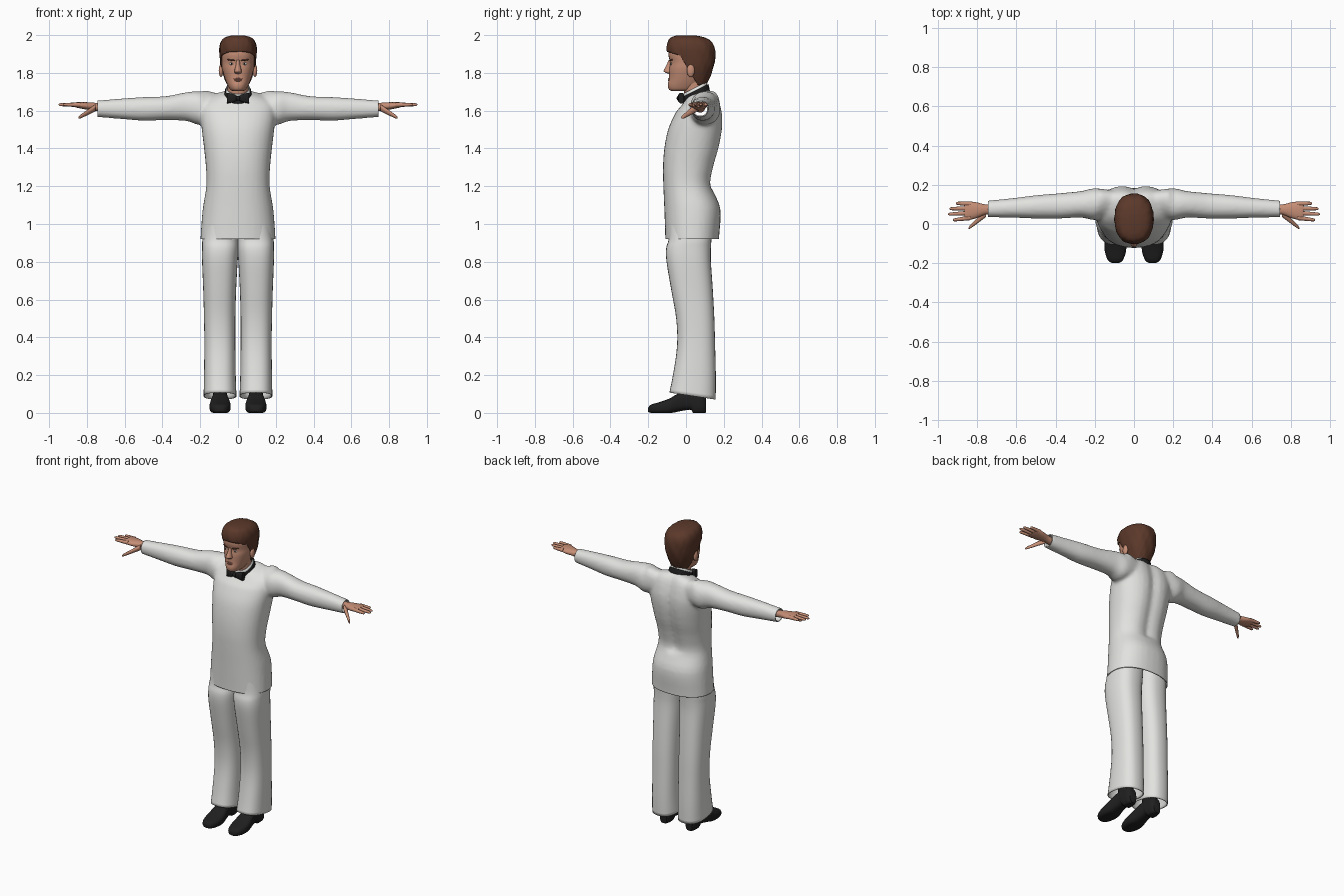
import bpy, bmesh, math
from mathutils import Vector

cube = bpy.data.objects.get("Cube")
if cube:
    bpy.data.objects.remove(cube, do_unlink=True)


def material(name, r, g, b):
    m = bpy.data.materials.new(name)
    m.use_nodes = True
    m.diffuse_color = (r, g, b, 1)
    m.node_tree.nodes["Principled BSDF"].inputs["Base Color"].default_value = (r, g, b, 1)
    return m


white = material("suit white", .76, .76, .74)
skin = material("skin", .56, .27, .18)
brown = material("hair brown", .105, .04, .023)
black = material("black", .014, .014, .014)
lip = material("lip", .42, .16, .12)
eye_white = material("eye white", .62, .56, .52)


def spline(rings, steps):
    """Smoothly interpolate ring values between the given rings."""
    out = []
    for i in range(len(rings) - 1):
        a, b = rings[max(i - 1, 0)], rings[i]
        c, d = rings[i + 1], rings[min(i + 2, len(rings) - 1)]
        for s in range(steps):
            t = s / steps
            out.append([q + t * (r - p) / 2 + t * t * (p - 2.5 * q + 2 * r - s_ / 2)
                        + t ** 3 * (1.5 * (q - r) + (s_ - p) / 2)
                        for p, q, r, s_ in zip(a, b, c, d)])
    return out + [list(rings[-1])]


def loft(bm, rings, axis="z", side=1, power=2.2, segs=32, steps=4, caps=(True, True)):
    """Rings hold a position on the axis, then the low and high of the two other axes."""
    loops = []
    for t, a0, a1, b0, b1 in spline(rings, steps):
        loop = []
        for k in range(segs):
            ang = math.tau * k / segs
            c, s = math.cos(ang), math.sin(ang)
            a = (a0 + a1) / 2 + (a1 - a0) / 2 * math.copysign(abs(c) ** (2 / power), c)
            b = (b0 + b1) / 2 + (b1 - b0) / 2 * math.copysign(abs(s) ** (2 / power), s)
            x, y, z = {"x": (t, a, b), "y": (a, t, b), "z": (a, b, t)}[axis]
            loop.append(bm.verts.new((x * side, y, z)))
        loops.append(loop)
    for lo, hi in zip(loops, loops[1:]):
        for k in range(segs):
            n = (k + 1) % segs
            bm.faces.new((lo[k], lo[n], hi[n], hi[k]))
    for use, loop in zip(caps, (loops[0], loops[-1])):
        if use:
            bm.faces.new(loop)


def finish(name, bm, mat, angle=50, thickness=0):
    bmesh.ops.recalc_face_normals(bm, faces=bm.faces[:])
    me = bpy.data.meshes.new(name)
    bm.to_mesh(me)
    bm.free()
    ob = bpy.data.objects.new(name, me)
    bpy.context.collection.objects.link(ob)
    me.materials.append(mat)
    bpy.ops.object.select_all(action="DESELECT")
    ob.select_set(True)
    bpy.context.view_layer.objects.active = ob
    bpy.ops.object.shade_smooth_by_angle(angle=math.radians(angle))
    if thickness:
        mod = ob.modifiers.new("cloth thickness", "SOLIDIFY")
        mod.thickness, mod.offset = thickness, -1
    return ob


def part(name, mat, rings, tweak=None, angle=50, thickness=0, **kw):
    bm = bmesh.new()
    loft(bm, rings, **kw)
    for v in bm.verts:
        if tweak:
            tweak(v.co)
    return finish(name, bm, mat, angle, thickness)


def ellipsoid(name, mat, center, radii):
    bm = bmesh.new()
    bmesh.ops.create_uvsphere(bm, u_segments=16, v_segments=10, radius=1)
    for v in bm.verts:
        v.co = Vector(p * r + c for p, r, c in zip(v.co, radii, center))
    return finish(name, bm, mat)


def sym(rows):
    """Rows of height, half width, front, back."""
    return [(z, -w, w, f, b) for z, w, f, b in rows]


# Jacket: torso and sleeves fused, then trimmed open at hem and cuffs
bm = bmesh.new()
loft(bm, sym([(.88, .2, -.11, .172), (.94, .198, -.11, .176), (1.08, .187, -.115, .182),
              (1.2, .168, -.12, .138), (1.3, .17, -.122, .152), (1.4, .18, -.115, .18),
              (1.5, .192, -.095, .198), (1.58, .2, -.06, .198), (1.64, .19, -.025, .18),
              (1.675, .14, -.005, .155), (1.695, .075, .0, .125)]), power=2.3)
for side in (1, -1):
    loft(bm, [(.1, .04, .17, 1.56, 1.675), (.2, .02, .182, 1.525, 1.70),
              (.27, .033, .168, 1.545, 1.698), (.38, .028, .157, 1.55, 1.677),
              (.5, .028, .147, 1.547, 1.672), (.62, .032, .132, 1.556, 1.664),
              (.79, .035, .115, 1.57, 1.65)], axis="x", side=side)
for v in bm.verts:
    p = v.co
    if abs(p.x) < .2:
        if p.z > 1.6:
            p.z += (p.y - .07) * .3 * min(1, (p.z - 1.6) / .08)
        if p.y > .1 and p.z > 1.2:
            p.y -= .02 * math.exp(-(p.x / .04) ** 2)
blank = finish("jacket_blank", bm, white)
mod = blank.modifiers.new("fuse", "REMESH")
mod.mode, mod.voxel_size = "VOXEL", .01
mod = blank.modifiers.new("soften", "SMOOTH")
mod.factor, mod.iterations = .5, 8
bm = bmesh.new()
bm.from_object(blank, bpy.context.evaluated_depsgraph_get())
bpy.data.objects.remove(blank, do_unlink=True)
for co, no in (((0, 0, .92), (0, 0, -1)), ((.745, 0, 0), (1, 0, 0)), ((-.745, 0, 0), (-1, 0, 0))):
    bmesh.ops.bisect_plane(bm, geom=bm.verts[:] + bm.edges[:] + bm.faces[:],
                           plane_co=co, plane_no=no, clear_outer=True)
finish("jacket", bm, white, thickness=.006)


# Trousers, socks, shoes, hands
def hem_slope(p):
    p.z -= (p.y - .03) * .15 * max(0, 1 - (p.z - .09) / .2)


def flat_sole(p):
    p.z = max(p.z, 0)


def finger(name, start, end, r0, r1, side):
    rows = []
    for t, k in ((0, 1), (.45, 1), (.85, .95), (.96, .7), (1, .25)):
        x, y, z = Vector(start).lerp(Vector(end), t)
        r = (r0 + (r1 - r0) * t) * k
        rows.append((x, y - r, y + r, z - r, z + r))
    part(name, skin, rows, axis="x", side=side, segs=12, steps=2, power=2)


for side, tag in ((1, "left"), (-1, "right")):
    part(tag + "_trouser_leg", white,
         [(.09, .008, .182, -.088, .157), (.2, .012, .18, -.068, .158), (.36, .014, .178, -.047, .154),
          (.5, .014, .18, -.052, .15), (.65, .01, .184, -.078, .142), (.8, .002, .19, -.103, .132),
          (.87, -.003, .19, -.105, .132), (.92, -.004, .188, -.092, .135), (1, -.004, .175, -.09, .14)],
         tweak=hem_slope, side=side, power=2.5, caps=(False, True), thickness=.005)
    part(tag + "_sock", black, [(.06, .06, .13, -.02, .09), (.22, .055, .135, -.02, .09)], side=side)
    part(tag + "_shoe", black,
         [(-.2, .078, .11, .006, .028), (-.185, .057, .133, 0, .044), (-.14, .041, .149, -.004, .057),
          (-.09, .039, .15, -.004, .075), (-.045, .047, .143, .006, .1), (.01, .055, .135, .016, .12),
          (.03, .055, .135, .014, .122), (.04, .056, .134, -.004, .122), (.085, .058, .132, -.004, .115),
          (.105, .07, .12, .002, .09)],
         tweak=flat_sole, axis="y", side=side, power=2.8, steps=3)
    part(tag + "_palm", skin,
         [(.71, .05, .1, 1.59, 1.635), (.76, .047, .1, 1.6, 1.642), (.81, .028, .112, 1.607, 1.645),
          (.85, .02, .114, 1.615, 1.645), (.865, .026, .11, 1.62, 1.642)],
         axis="x", side=side, segs=20)
    for label, y0, tip, y1 in (("index", .032, .925, .02), ("middle", .056, .95, .05),
                               ("ring", .08, .943, .078), ("little", .102, .91, .106)):
        finger(f"{tag}_{label}_finger", (.835, y0, 1.631), (tip, y1, 1.632), .0125, .008, side)
    finger(tag + "_thumb", (.755, .055, 1.615), (.845, -.022, 1.562), .019, .009, side)
    ellipsoid(tag + "_ear", skin, (.09 * side, .025, 1.812), (.012, .021, .034))


# Neck, collar, bow tie
def collar_tilt(p):
    p.z += (p.y - .05) * .5


part("neck", skin, sym([(1.62, .062, .0, .12), (1.7, .056, -.01, .105), (1.78, .056, -.02, .1)]))
part("shirt_collar", white, sym([(1.65, .07, -.01, .122), (1.722, .063, -.018, .11)]),
     tweak=collar_tilt, caps=(False, False), thickness=.005)
part("tie_band", black, sym([(1.67, .075, -.017, .126), (1.706, .07, -.02, .119)]),
     tweak=collar_tilt, caps=(False, False), thickness=.006)
for side, tag in ((1, "left"), (-1, "right")):
    part(tag + "_bow_wing", black,
         [(.0, -.04, -.02, 1.658, 1.674), (.025, -.044, -.016, 1.645, 1.688), (.058, -.04, -.01, 1.638, 1.694)],
         axis="x", side=side, power=3, segs=16)
ellipsoid("bow_knot", black, (0, -.038, 1.666), (.011, .012, .013))

# Head with nose
head = part("head", skin,
            sym([(1.703, .026, -.075, .02), (1.712, .042, -.09, .05), (1.735, .055, -.096, .08),
                 (1.77, .069, -.09, .1), (1.82, .084, -.089, .13), (1.855, .088, -.085, .14),
                 (1.9, .09, -.093, .14), (1.94, .084, -.08, .13), (1.97, .06, -.05, .1)]), power=2.3)
part("nose", skin, sym([(1.868, .009, -.092, -.06), (1.84, .012, -.104, -.06), (1.812, .019, -.118, -.06),
                        (1.802, .019, -.11, -.06), (1.795, .014, -.09, -.06)]), segs=16)


# Hair: a full cap, cut back from the face along two slanted hairlines
def waves(p):
    ang = math.atan2(p.y - .02, p.x)
    k = 1 + .012 * math.sin(11 * ang + 45 * p.z) + .008 * math.sin(23 * ang - 60 * p.z)
    p.x, p.y = p.x * k, .02 + (p.y - .02) * k


bm = bmesh.new()
loft(bm, sym([(1.735, .058, -.02, .106), (1.78, .076, -.05, .128), (1.83, .091, -.075, .145),
              (1.88, .097, -.094, .154), (1.93, .099, -.102, .152), (1.965, .09, -.095, .136),
              (1.987, .07, -.08, .1), (1.998, .035, -.05, .05)]), segs=56, power=2.3, caps=(False, True))
for v in bm.verts:
    waves(v.co)
hairlines = ((Vector((0, -.1, 1.912)), Vector((0, .3, 1))), (Vector((0, .0, 1.84)), Vector((0, 1, .6))))
for co, no in hairlines:
    bmesh.ops.bisect_plane(bm, geom=bm.verts[:] + bm.edges[:] + bm.faces[:], plane_co=co, plane_no=no)
bare = [f for f in bm.faces if all((f.calc_center_median() - co).dot(no) < 0 for co, no in hairlines)]
bmesh.ops.delete(bm, geom=bare, context="FACES")
finish("hair", bm, brown, thickness=.016)

# Face details laid on the head surface
bpy.context.view_layer.update()


def on_face(name, mat, x, z, radii):
    hit = head.ray_cast(Vector((x, -1, z)), Vector((0, 1, 0)))[1]
    ellipsoid(name, mat, hit, radii)


for side, tag in ((1, "left"), (-1, "right")):
    on_face(tag + "_eye", eye_white, .035 * side, 1.848, (.014, .004, .006))
    on_face(tag + "_iris", black, .034 * side, 1.848, (.005, .006, .005))
    for step in range(3):
        on_face(f"{tag}_brow_{step}", brown, (.024 + .012 * step) * side, 1.866 + .002 * step, (.01, .004, .004))
on_face("upper_lip", lip, 0, 1.768, (.024, .004, .004))
on_face("lower_lip", lip, 0, 1.76, (.02, .005, .005))
